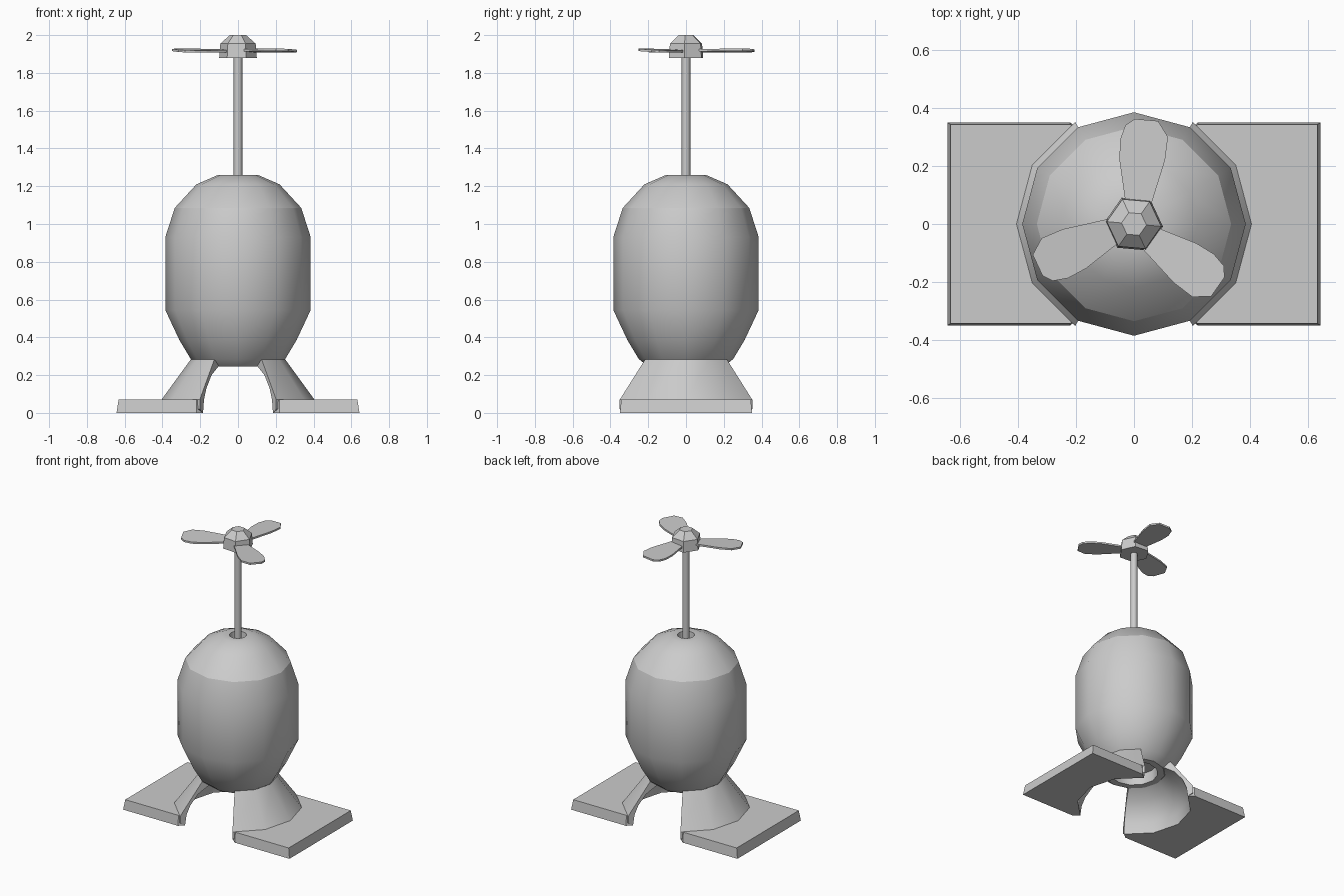
import bpy, bmesh, math

cube = bpy.data.objects.get("Cube")
if cube:
    bpy.data.objects.remove(cube, do_unlink=True)

grey = bpy.data.materials.new("plain grey")
grey.use_nodes = True
GREY = (0.6, 0.6, 0.6, 1)
grey.diffuse_color = GREY
grey.node_tree.nodes["Principled BSDF"].inputs["Base Color"].default_value = GREY


def finish(bm, name, angle=None):
    bmesh.ops.recalc_face_normals(bm, faces=bm.faces)
    mesh = bpy.data.meshes.new(name)
    bm.to_mesh(mesh)
    bm.free()
    mesh.materials.append(grey)
    obj = bpy.data.objects.new(name, mesh)
    bpy.context.collection.objects.link(obj)
    if angle:
        bpy.ops.object.select_all(action='DESELECT')
        obj.select_set(True)
        bpy.context.view_layer.objects.active = obj
        bpy.ops.object.shade_smooth_by_angle(angle=math.radians(angle))
    return obj


def ring(bm, r, z, angles):
    return [bm.verts.new((r * math.cos(a), r * math.sin(a), z)) for a in angles]


def lathe(name, profile, sides, turn=0, angle=None):
    """Revolve (radius, height) points and cap both ends."""
    bm = bmesh.new()
    angles = [math.radians(turn) + math.tau * i / sides for i in range(sides)]
    rings = [ring(bm, r, z, angles) for r, z in profile]
    for a, b in zip(rings, rings[1:]):
        for i in range(sides):
            j = (i + 1) % sides
            bm.faces.new((a[i], a[j], b[j], b[i]))
    bm.faces.new(rings[0])
    bm.faces.new(rings[-1])
    return finish(bm, name, angle)


def slab(name, bottom, top):
    """Solid between two matching outlines."""
    bm = bmesh.new()
    lo = [bm.verts.new(p) for p in bottom]
    hi = [bm.verts.new(p) for p in top]
    bm.faces.new(lo)
    bm.faces.new(hi)
    for i in range(len(lo)):
        j = (i + 1) % len(lo)
        bm.faces.new((lo[i], lo[j], hi[j], hi[i]))
    return finish(bm, name)


# Barrel body with a recess at each end
SHOULDER = 1.085
body = lathe("body", [(0.15, 0.32), (0.155, 0.245), (0.2, 0.245), (0.25, 0.285),
                      (0.31, 0.385), (0.385, 0.545), (0.385, 0.93), (0.335, SHOULDER),
                      (0.22, 1.21), (0.105, 1.26), (0.055, 1.26), (0.05, 1.2)], 12, angle=35)
for e in body.data.edges:
    if all(abs(body.data.vertices[v].co.z - SHOULDER) < 0.001 for v in e.vertices):
        e.use_edge_sharp = True

# Mast and hub
lathe("mast", [(0.023, 1.19), (0.023, 1.9)], 8, angle=50)
lathe("hub", [(0.1, 1.88), (0.094, 1.955), (0.043, 2.0)], 6, turn=-5)

# Three gently pitched rotor blades
outline = [(-0.03, 0.08), (-0.05, 0.22), (-0.048, 0.29), (-0.03, 0.34), (0.003, 0.362),
           (0.083, 0.355), (0.117, 0.3), (0.107, 0.22), (0.06, 0.07)]
for k in range(3):
    c, s = math.cos(k * math.tau / 3), math.sin(k * math.tau / 3)

    def blade_layer(z):
        return [(c * x - s * y, s * x + c * y, z + 0.06 * (x - 0.03)) for x, y in outline]
    slab(f"rotor_blade_{k + 1}", blade_layer(1.912), blade_layer(1.924))

# Curved hollow legs on flat feet
LEG = [(0.405, 0.02), (0.405, 0.07), (0.25, 0.283), (0.2, 0.25),
       (0.28, 0.2), (0.335, 0.13), (0.36, 0.07), (0.37, 0.0)]
for side, facing in (("left", 0), ("right", math.pi)):
    arc = [facing + math.radians(a) for a in (-60, -30, 0, 30, 60)]
    bm = bmesh.new()
    rings = [ring(bm, r, z, arc) for r, z in LEG]
    for a, b in zip(rings, rings[1:] + rings[:1]):
        for i in range(len(arc) - 1):
            bm.faces.new((a[i], a[i + 1], b[i + 1], b[i]))
    for end in (0, -1):
        bm.faces.new([r[end] for r in rings])
    finish(bm, side + "_leg", 35)

    def foot_layer(z, r, x, y):
        f = math.cos(facing)
        pts = [(r * math.cos(a), r * math.sin(a), z) for a in arc]
        return pts + [(f * px, f * py, z) for px, py in
                      ((0.22, y), (x, y), (x, -y), (0.22, -y))]
    slab(side + "_foot", foot_layer(0, 0.37, 0.643, 0.35), foot_layer(0.07, 0.375, 0.632, 0.343))
